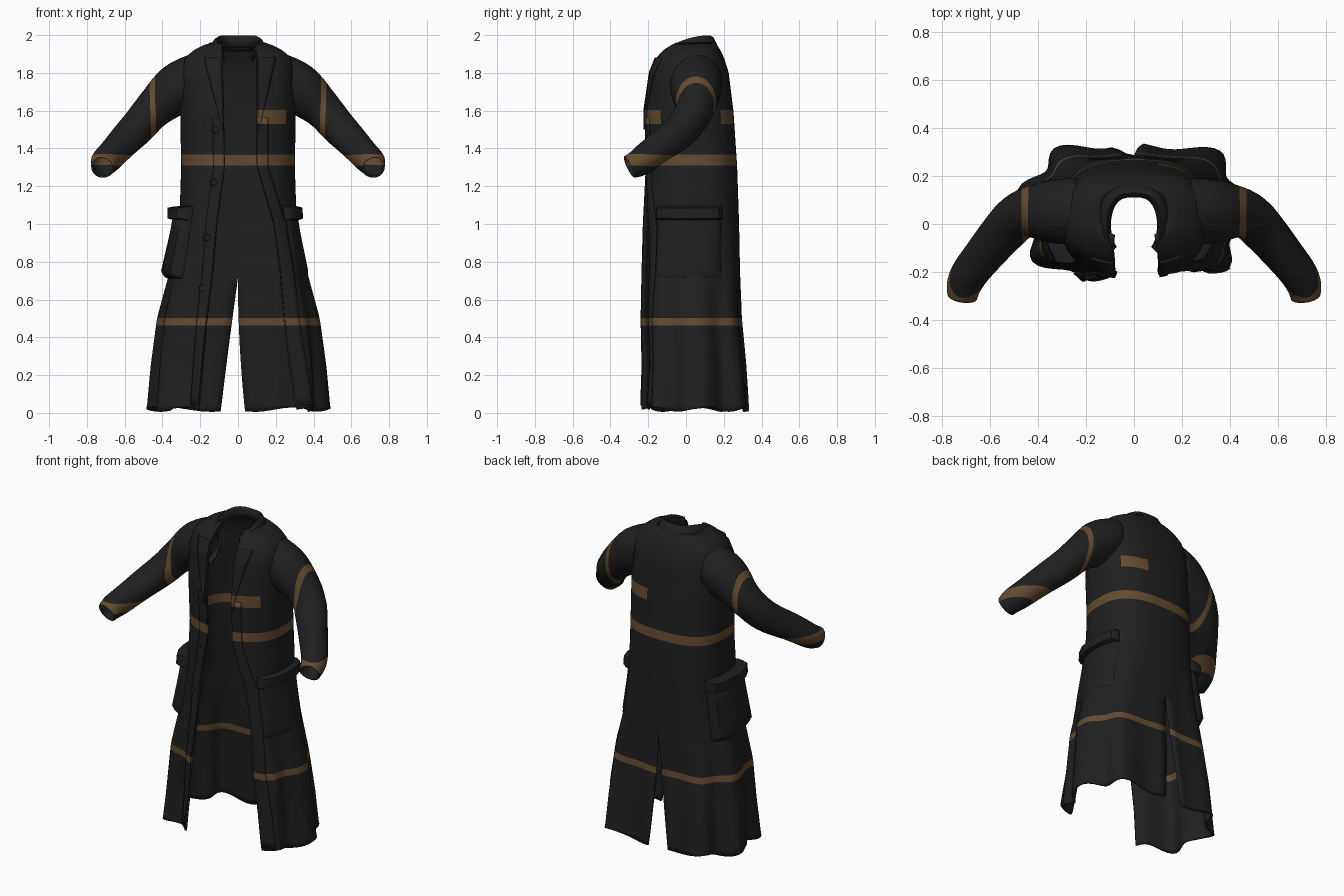
import bpy, bmesh
from math import sin, cos, asin, pi, radians
from mathutils import Vector, Matrix

if "Cube" in bpy.data.objects:
    bpy.data.objects.remove(bpy.data.objects["Cube"])


def material(name, rgb):
    m = bpy.data.materials.new(name)
    m.use_nodes = True
    m.diffuse_color = (*rgb, 1)
    m.node_tree.nodes["Principled BSDF"].inputs["Base Color"].default_value = (*rgb, 1)
    return m


CLOTH = material("black_cloth", (0.014, 0.014, 0.014))
TAPE = material("brown_tape", (0.13, 0.072, 0.03))

BELT, HEM_BAND, PATCH_Z = (1.31, 1.367), (0.463, 0.502), (1.53, 1.603)
PATCH_X, ARM = (0.1, 0.25), (0.437, 0.465)


def inside(v, band):
    return band[0] < v < band[1]


def is_tape(c):
    patch = inside(c.z, PATCH_Z) and inside(c.x, PATCH_X)
    arm = inside(abs(c.x), ARM) and c.z > 1.42
    return patch or arm or inside(c.z, BELT) or inside(c.z, HEM_BAND)


def finish(name, bm, thick=0.0):
    """Cut the tape edges into the mesh, colour it and give it thickness."""
    bmesh.ops.remove_doubles(bm, verts=bm.verts, dist=0.0005)
    bmesh.ops.recalc_face_normals(bm, faces=bm.faces)
    cuts = [(Vector((0, 0, z)), Vector((0, 0, 1))) for z in BELT + HEM_BAND + PATCH_Z]
    cuts += [(Vector((x, 0, 0)), Vector((1, 0, 0)))
             for x in PATCH_X + ARM + (-ARM[0], -ARM[1])]
    for co, no in cuts:
        bmesh.ops.bisect_plane(bm, geom=bm.verts[:] + bm.edges[:] + bm.faces[:],
                               plane_co=co, plane_no=no, dist=1e-5)
    for f in bm.faces:
        f.material_index = int(is_tape(f.calc_center_median()))
    me = bpy.data.meshes.new(name)
    bm.to_mesh(me)
    bm.free()
    ob = bpy.data.objects.new(name, me)
    bpy.context.collection.objects.link(ob)
    me.materials.append(CLOTH)
    me.materials.append(TAPE)
    bpy.ops.object.select_all(action="DESELECT")
    ob.select_set(True)
    bpy.context.view_layer.objects.active = ob
    bpy.ops.object.shade_smooth_by_angle(angle=radians(40))
    if thick:
        mod = ob.modifiers.new("cloth_thickness", "SOLIDIFY")
        mod.thickness, mod.offset = thick, 0


def grid(bm, rows, closed=False):
    """Skin a list of equally long point rows with quads."""
    vs = [[bm.verts.new(p) for p in row] for row in rows]
    n = len(rows[0])
    for a, b in zip(vs, vs[1:]):
        for i in range(n if closed else n - 1):
            j = (i + 1) % n
            bm.faces.new((a[i], a[j], b[j], b[i]))


# Coat profile: height, half width, front y, back y, right and left opening edge
PROFILE = [
    (0.0, 0.45, -0.255, 0.335, 0.21, 0.31),
    (0.25, 0.435, -0.235, 0.315, 0.185, 0.28),
    (0.5, 0.41, -0.235, 0.29, 0.16, 0.25),
    (0.75, 0.35, -0.23, 0.28, 0.13, 0.225),
    (1.0, 0.305, -0.225, 0.275, 0.11, 0.19),
    (1.3, 0.295, -0.205, 0.265, 0.07, 0.1),
    (1.6, 0.3, -0.212, 0.245, 0.075, 0.1),
    (1.8, 0.3, -0.185, 0.22, 0.08, 0.1),
    (1.88, 0.275, -0.155, 0.195, 0.08, 0.1),
    (1.93, 0.21, -0.105, 0.17, 0.085, 0.095),
    (1.955, 0.14, -0.06, 0.15, 0.08, 0.085),
]
FRONT_POWER, BACK_POWER = 0.83, 0.73


def profile(z):
    for a, b in zip(PROFILE, PROFILE[1:]):
        if z <= b[0]:
            k = (z - a[0]) / (b[0] - a[0])
            return [u + (v - u) * k for u, v in zip(a[1:], b[1:])]
    return PROFILE[-1][1:]


def angle_at(x, w, power):
    return asin(min(1, (x / w)) ** (1 / power))


def shell(s, z, t, off=0.0):
    """Point on the coat; t runs from the front (0) to the back (pi)."""
    w, yf, yb = profile(z)[:3]
    fold = 1 + 0.08 * max(0, 1 - z / 1.1) * sin(8 * t + 0.6 * (s + 1) * sin(t)) + off / 0.22
    c = cos(t)
    power = FRONT_POWER if c > 0 else BACK_POWER
    x = w * max(0, sin(t)) ** power * fold
    y = (yf + yb) / 2 - (yb - yf) / 2 * abs(c) ** power * (1 if c > 0 else -1) * fold
    return Vector((s * x, y, z))


def opening(s, z):
    return profile(z)[4 if s > 0 else 3]


def front(s, z, x, off=0.0):
    return shell(s, z, angle_at(x, profile(z)[0], FRONT_POWER), off)


# Coat body: two halves joined at the back above the vent
bm = bmesh.new()
heights = [i * 0.04 for i in range(45)] + [1.8, 1.835, 1.87, 1.895, 1.92, 1.94, 1.955]
for s in (-1, 1):
    rows = []
    for z in heights:
        w = profile(z)[0]
        vent = max(0, 1 - z / 0.72)
        gap = 0.1 * vent if s < 0 else 0.04 * vent ** 2
        t0 = angle_at(opening(s, z), w, FRONT_POWER)
        t1 = pi - angle_at(gap, w, BACK_POWER)
        row = [shell(s, z, t0 + (t1 - t0) * i / 36) for i in range(37)]
        if z == 0:
            for i, p in enumerate(row):
                p.z = 0.018 + 0.012 * sin(i * 0.5)
        rows.append(row)
    grid(bm, rows)
finish("coat_body", bm, thick=0.012)


# Front facings and lapels lie on the body along the opening
def front_strip(name, s, z0, z1, width, off):
    bm = bmesh.new()
    rows = []
    for i in range(31):
        k = i / 30
        z = z0 + (z1 - z0) * k
        e = opening(s, z)
        rows.append([front(s, z, e + width(k) * j / 4, off) for j in range(5)])
    grid(bm, rows)
    finish(name, bm, thick=0.008)


for s, side in ((1, "left"), (-1, "right")):
    front_strip(side + "_front_facing", s, 0.04, 1.56, lambda k: 0.055, 0.007)
    front_strip(side + "_lapel", s, 1.5, 1.88, lambda k: 0.005 + 0.085 * k, 0.013)

# Collar: a stand that folds over and drops towards the front
bm = bmesh.new()
rows = []
for out, dz in ((0, -0.06), (0.004, -0.01), (0.014, 0.002), (0.028, -0.008),
                (0.046, -0.045), (0.058, -0.075)):
    row = []
    for i in range(33):
        a = radians(-140 + 280 * i / 32)
        drop = 0.09 * ((1 - cos(a)) / 2) ** 2
        x = (0.1 + out) * abs(sin(a)) ** 0.65 * (1 if a > 0 else -1)
        row.append(Vector((x, -0.005 + (0.12 + out) * cos(a), 1.993 - drop + dz)))
    rows.append(row)
grid(bm, rows)
finish("collar", bm, thick=0.008)

# Sleeves: centre line and radius from shoulder to cuff
ARM_PATH = [Vector(p) for p in (
    (0.2, 0.055, 1.775, 0.13), (0.32, 0.052, 1.715, 0.13), (0.45, 0.045, 1.605, 0.098),
    (0.54, -0.025, 1.5, 0.088), (0.635, -0.142, 1.405, 0.077),
    (0.7, -0.235, 1.335, 0.07), (0.717, -0.3, 1.302, 0.058))]


def arm_point(u):
    i = min(int(u), len(ARM_PATH) - 2)
    k = u - i
    p0, p1 = ARM_PATH[max(i - 1, 0)], ARM_PATH[i]
    p2, p3 = ARM_PATH[i + 1], ARM_PATH[min(i + 2, len(ARM_PATH) - 1)]
    return (p1 * 2 + (p2 - p0) * k + (p0 * 2 - p1 * 5 + p2 * 4 - p3) * k * k
            + (p1 * 3 - p0 - p2 * 3 + p3) * k ** 3) / 2


for s, side in ((1, "left"), (-1, "right")):
    bm = bmesh.new()
    rows = []
    for i in range(31):
        u = i / 5
        p = arm_point(u)
        along = (arm_point(min(u + 0.1, 6)) - arm_point(max(u - 0.1, 0))).xyz.normalized()
        across = along.cross(Vector((0, 0, 1))).normalized()
        up = across.cross(along)
        row = []
        for j in range(24):
            a = 2 * pi * j / 24
            r = p.w * (1 + (0.03 * sin(3 * a + 2.4 * u) if u > 2.5 else 0))
            q = p.xyz + (across * cos(a) + up * sin(a)) * r
            row.append(Vector((s * q.x, q.y, q.z)))
        rows.append(row)
    grid(bm, rows, closed=True)
    # Trim the part that would show inside the open coat
    bmesh.ops.bisect_plane(bm, geom=bm.verts[:] + bm.edges[:] + bm.faces[:],
                           plane_co=(s * 0.24, 0, 0), plane_no=(s, 0, 0), clear_inner=True)
    finish(side + "_sleeve", bm, thick=0.01)


# Side pockets and flaps: padded patches that swell out of the coat side
def padded_patch(name, s, z0, z1, t0, t1, depth):
    bm = bmesh.new()
    steps = [0, 0.02, 0.06, 0.12, 0.3, 0.5, 0.7, 0.88, 0.94, 0.98, 1]
    rows = []
    for a in steps:
        row = []
        for b in steps:
            rim = min(1, min(a, 1 - a, b, 1 - b) / 0.12)
            row.append(shell(s, z0 + (z1 - z0) * a, t0 + (t1 - t0) * b, depth * rim ** 0.5))
        rows.append(row)
    grid(bm, rows)
    finish(name, bm)


for s, side, depth in ((1, "left", 0.011), (-1, "right", 0.034)):
    padded_patch(side + "_pocket", s, 0.71, 1.06, 0.85, 2.15, depth)
    padded_patch(side + "_pocket_flap", s, 1.02, 1.095, 0.83, 2.17, depth + 0.018)

# Buttons down the right front
for i, z in enumerate((0.66, 0.93, 1.22, 1.5)):
    bm = bmesh.new()
    p = front(-1, z, opening(-1, z) + 0.04, 0.012)
    bmesh.ops.create_cone(bm, cap_ends=True, segments=16, radius1=0.02, radius2=0.017,
                          depth=0.012, matrix=Matrix.Translation(p)
                          @ Matrix.Rotation(pi / 2, 4, "X"))
    finish("button_%d" % (i + 1), bm)
